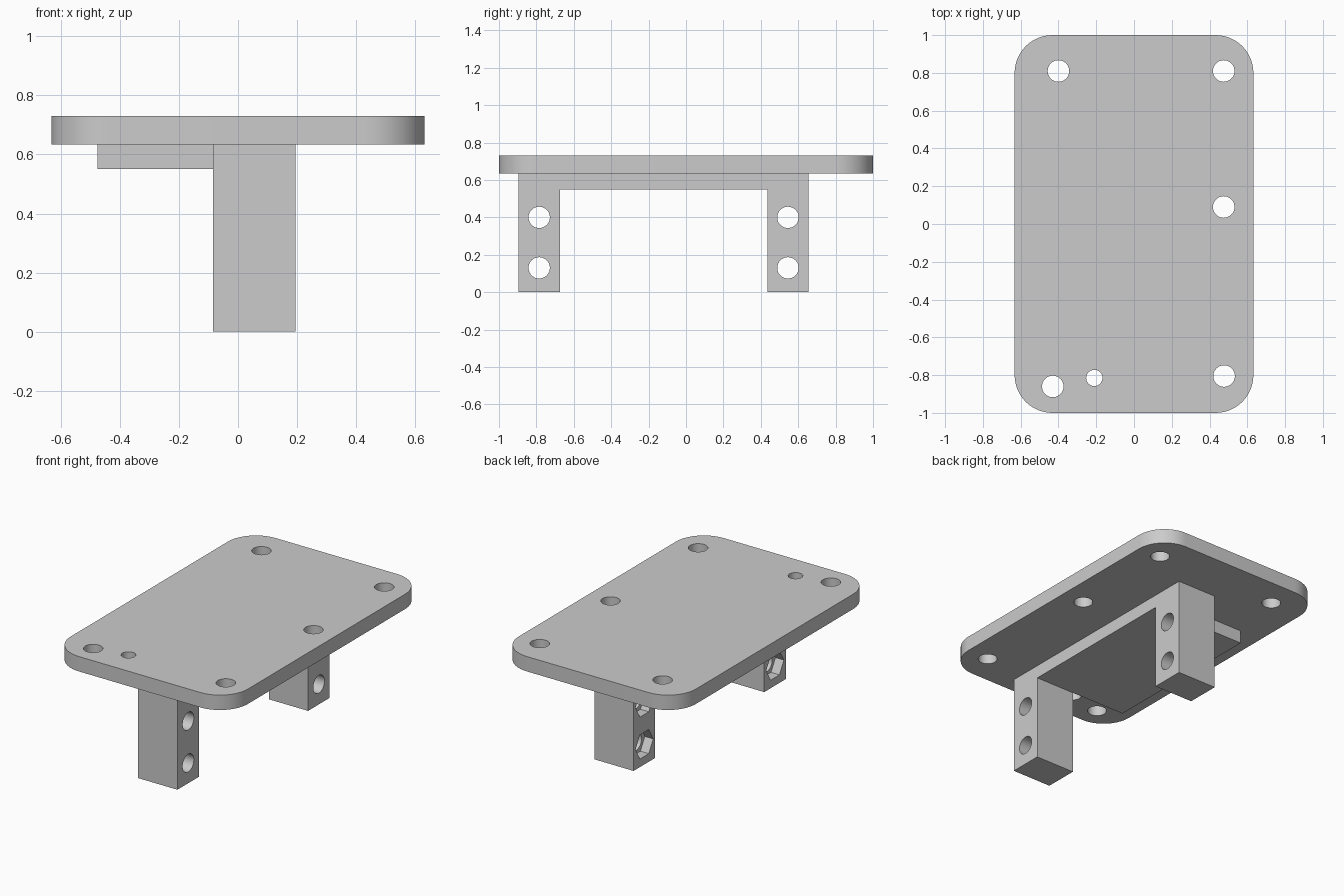
import bpy, bmesh
from math import pi, radians, cos, sin
from mathutils import Matrix

cube = bpy.data.objects.get("Cube")
if cube:
    bpy.data.objects.remove(cube, do_unlink=True)

grey = bpy.data.materials.new("plain grey")
grey.use_nodes = True
GREY = (0.6, 0.6, 0.6, 1)
grey.diffuse_color = GREY
grey.node_tree.nodes["Principled BSDF"].inputs["Base Color"].default_value = GREY


def prism(name, outline, offset):
    """Extrude a closed outline of 3D points along offset."""
    bm = bmesh.new()
    face = bm.faces.new([bm.verts.new(p) for p in outline])
    top = bmesh.ops.extrude_face_region(bm, geom=[face])["geom"]
    bmesh.ops.translate(bm, vec=offset, verts=[v for v in top if isinstance(v, bmesh.types.BMVert)])
    bmesh.ops.recalc_face_normals(bm, faces=bm.faces)
    return finish(name, bm)


def finish(name, bm):
    mesh = bpy.data.meshes.new(name)
    bm.to_mesh(mesh)
    bm.free()
    mesh.materials.append(grey)
    obj = bpy.data.objects.new(name, mesh)
    bpy.context.collection.objects.link(obj)
    return obj


def drill(obj, centre, radius, depth, axis, sides=48):
    """Cut a round or six-sided hole along x or z."""
    bm = bmesh.new()
    bmesh.ops.create_cone(bm, cap_ends=True, segments=sides, radius1=radius,
                          radius2=radius, depth=depth)
    turn = Matrix.Rotation(pi / 2, 4, "Y") if axis == "X" else Matrix()
    bmesh.ops.transform(bm, matrix=Matrix.Translation(centre) @ turn, verts=bm.verts)
    cutter = finish("hole_cutter", bm)
    cutter.hide_render = True
    mod = obj.modifiers.new("hole", "BOOLEAN")
    mod.operation, mod.solver, mod.object = "DIFFERENCE", "EXACT", cutter
    bpy.context.view_layer.objects.active = obj
    bpy.ops.object.modifier_apply(modifier=mod.name)
    bpy.data.objects.remove(cutter, do_unlink=True)


def smooth(obj):
    bpy.ops.object.select_all(action="DESELECT")
    obj.select_set(True)
    bpy.context.view_layer.objects.active = obj
    bpy.ops.object.shade_smooth_by_angle(angle=radians(30))


# Rounded top plate
HX, HY, R, UNDER, TOP = 0.632, 1.0, 0.2, 0.634, 0.73
STEPS = 14
outline = []
for quarter, (sx, sy) in enumerate([(1, 1), (-1, 1), (-1, -1), (1, -1)]):
    for i in range(STEPS + 1):
        a = (quarter + i / STEPS) * pi / 2
        outline.append((sx * (HX - R) + R * cos(a), sy * (HY - R) + R * sin(a), UNDER))
plate = prism("top_plate", outline, (0, 0, TOP - UNDER))

# Mounting holes through the plate
for x, y, r in [(-0.4, 0.81, 0.057), (0.475, 0.81, 0.057), (0.475, 0.09, 0.057),
                (0.477, -0.805, 0.057), (-0.43, -0.86, 0.057), (-0.21, -0.815, 0.043)]:
    drill(plate, (x, y, UNDER), r, 0.5, "Z")
smooth(plate)

# Bracket with two legs joined by a crossbar
X0, X1, BAR = -0.085, 0.195, 0.55
Y = (-0.895, -0.675, 0.435, 0.655)
profile = [(Y[0], 0), (Y[1], 0), (Y[1], BAR), (Y[2], BAR),
           (Y[2], 0), (Y[3], 0), (Y[3], UNDER), (Y[0], UNDER)]
bracket = prism("leg_bracket", [(X0, y, z) for y, z in profile], (X1 - X0, 0, 0))

# Bolt holes with six-sided nut pockets on the far side
for y in ((Y[0] + Y[1]) / 2, (Y[2] + Y[3]) / 2):
    for z in (0.13, 0.4):
        drill(bracket, (0.05, y, z), 0.057, 0.6, "X")
        drill(bracket, (X0, y, z), 0.09, 0.12, "X", sides=6)
smooth(bracket)

# Shelf under the plate between the legs
prism("under_shelf", [(-0.475, y, z) for y, z in
                      [(Y[1], BAR), (Y[2], BAR), (Y[2], UNDER), (Y[1], UNDER)]],
      (X0 + 0.475, 0, 0))
